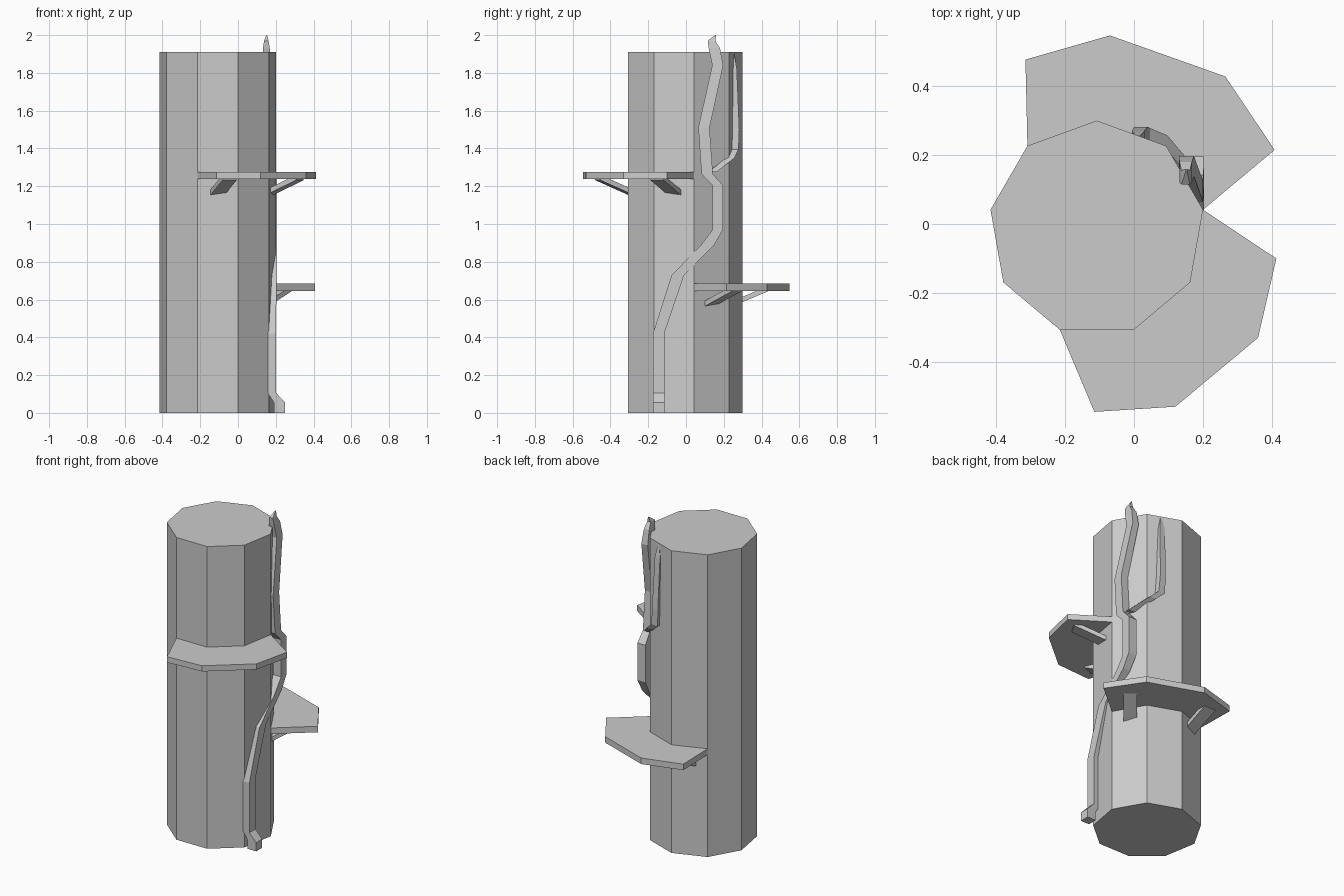
import bpy
from math import radians, cos, sin
from mathutils import Vector

if "Cube" in bpy.data.objects:
    bpy.data.objects.remove(bpy.data.objects["Cube"])

CX, CY, R, N = -0.108, -0.013, 0.313, 9


def make(name, verts, faces):
    me = bpy.data.meshes.new(name)
    me.from_pydata([tuple(v) for v in verts], [], faces)
    ob = bpy.data.objects.new(name, me)
    bpy.context.collection.objects.link(ob)
    return ob


def loft(name, rings):
    """Skin a list of equal-sized rings and cap both ends."""
    n = len(rings[0])
    verts = [v for r in rings for v in r]
    faces = [tuple(reversed(range(n)))]
    for k in range(len(rings) - 1):
        for i in range(n):
            j = (i + 1) % n
            faces.append((k * n + i, k * n + j, k * n + n + j, k * n + n + i))
    faces.append(tuple(range(len(verts) - n, len(verts))))
    return make(name, verts, faces)


def rim(deg, r=R):
    return (CX + r * cos(radians(deg)), CY + r * sin(radians(deg)))


def prism(name, outline, z0, z1):
    return loft(name, [[(x, y, z) for x, y in outline] for z in (z0, z1)])


# trunk
prism("trunk", [rim(10 + 40 * i) for i in range(N)], 0, 1.91)


# shelf growths wrapping three trunk sides each
def shelf(name, start, outer, z0, z1):
    inner = [rim(start + 40 * i) for i in (3, 2, 1, 0)]
    prism(name, outer + inner, z0, z1)


shelf("upper_shelf", -110,
      [(-0.115, -0.545), (0.12, -0.53), (0.36, -0.33), (0.413, -0.10)], 1.238, 1.274)
shelf("lower_shelf", 10,
      [(0.408, 0.215), (0.265, 0.428), (-0.07, 0.547), (-0.315, 0.477)], 0.646, 0.684)


# slanted struts under the shelves
def strut(name, face_deg, dir_deg, z):
    b = Vector((*rim(face_deg, 0.28), z - 0.07))
    d = Vector((cos(radians(dir_deg)), sin(radians(dir_deg)), 0))
    s = Vector((-d.y, d.x, 0)) * 0.04
    rings = []
    for c in (b, b + d * 0.185 + Vector((0, 0, 0.078))):
        h = Vector((0, 0, 0.014))
        rings.append([c - s - h, c + s - h, c + s + h, c - s + h])
    loft(name, rings)


for i, (mid, z) in enumerate(((-50, 1.238), (70, 0.65))):
    for side in (-1, 1):
        strut(f"strut_{i}_{'left' if side < 0 else 'right'}",
              mid + 40 * side, mid + 20 * side, z)


# climbing vines: level rectangular sections along a path (x, y, z, half x, half y)
def vine(name, path):
    loft(name, [[(x - a, y - b, z), (x + a, y - b, z), (x + a, y + b, z), (x - a, y + b, z)]
                for x, y, z, a, b in path])


vine("main_vine", [
    (0.22, -0.145, 0.0, 0.03, 0.03), (0.22, -0.145, 0.055, 0.03, 0.03),
    (0.18, -0.145, 0.105, 0.022, 0.03), (0.18, -0.145, 0.42, 0.022, 0.03),
    (0.185, -0.043, 0.73, 0.018, 0.033), (0.178, 0.112, 0.885, 0.025, 0.035),
    (0.175, 0.168, 0.97, 0.028, 0.028), (0.175, 0.168, 1.205, 0.028, 0.028),
    (0.178, 0.112, 1.265, 0.024, 0.03), (0.176, 0.095, 1.51, 0.024, 0.03),
    (0.152, 0.168, 1.84, 0.022, 0.029), (0.15, 0.15, 1.93, 0.018, 0.03),
    (0.15, 0.135, 1.97, 0.012, 0.02), (0.152, 0.157, 2.0, 0.002, 0.003)])

vine("branch_vine", [
    (0.155, 0.14, 1.275, 0.022, 0.022), (0.075, 0.235, 1.35, 0.022, 0.022),
    (0.025, 0.258, 1.395, 0.022, 0.02), (0.02, 0.262, 1.5, 0.02, 0.02),
    (0.012, 0.254, 1.82, 0.018, 0.015), (0.012, 0.25, 1.9, 0.006, 0.006)])
